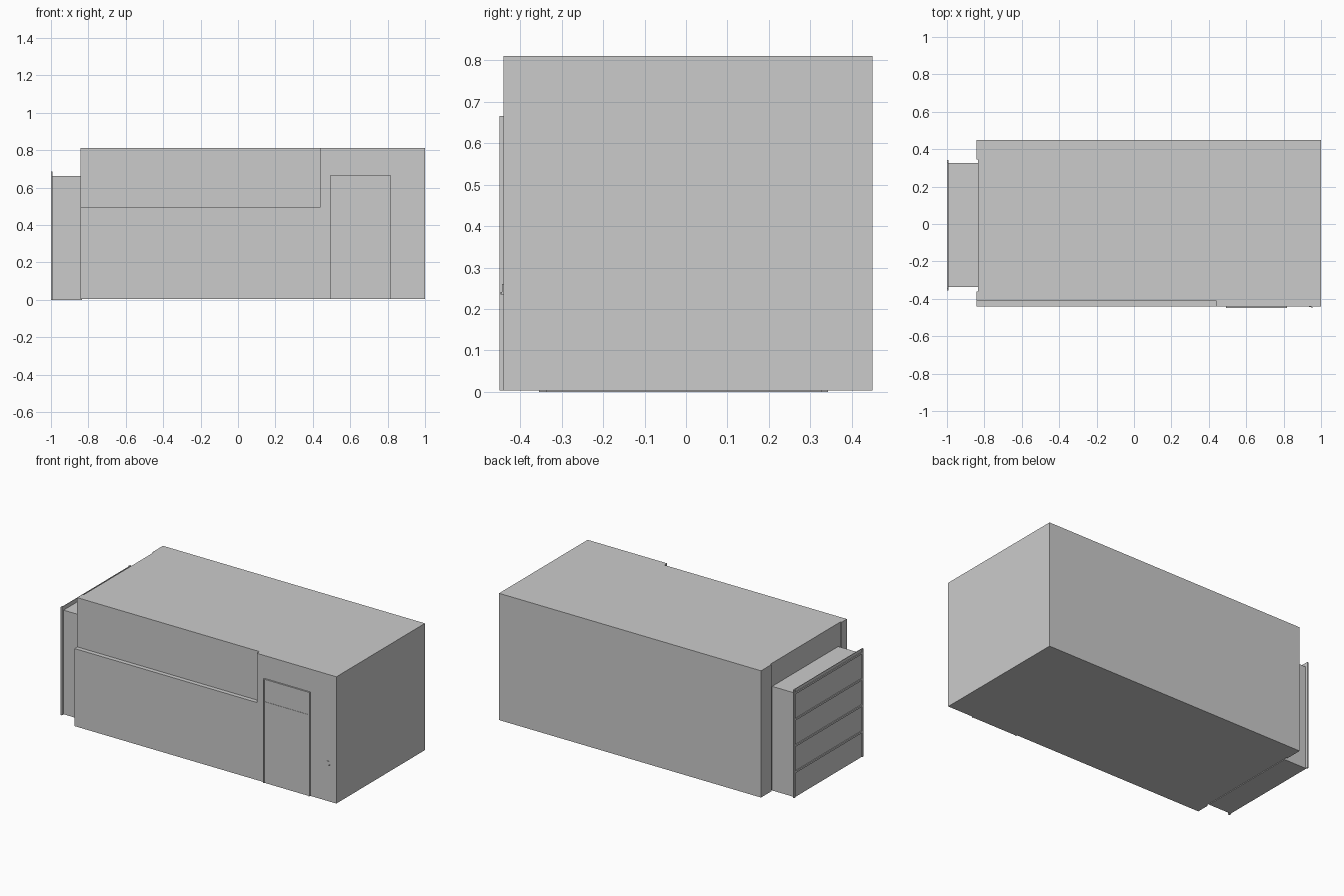
import bpy

if "Cube" in bpy.data.objects:
    bpy.data.objects.remove(bpy.data.objects["Cube"])


def box(name, x, y, z):
    """Axis-aligned box from (min, max) ranges."""
    xs, ys, zs = x, y, z
    verts = [(a, b, c) for a in xs for b in ys for c in zs]
    faces = [(0, 1, 3, 2), (4, 6, 7, 5), (0, 4, 5, 1),
             (2, 3, 7, 6), (0, 2, 6, 4), (1, 5, 7, 3)]
    mesh = bpy.data.meshes.new(name)
    mesh.from_pydata(verts, [], faces)
    mesh.update()
    ob = bpy.data.objects.new(name, mesh)
    bpy.context.scene.collection.objects.link(ob)
    return ob


def cut(target, cutter):
    mod = target.modifiers.new(cutter.name, 'BOOLEAN')
    mod.operation = 'DIFFERENCE'
    mod.solver = 'EXACT'
    mod.object = cutter
    cutter.hide_render = True
    cutter.hide_set(True)


# main hall, with the set-back upper front wall and shallow end-wall bay
hall = box("main_hall", (-0.843, 1.0), (-0.44, 0.45), (0.004, 0.81))
cut(hall, box("upper_front_cutter", (-0.95, 0.44), (-0.6, -0.412), (0.497, 0.95)))
cut(hall, box("end_bay_cutter", (-0.95, -0.835), (-0.36, 0.345), (-0.1, 0.95)))

# loading annex on the left end
box("annex_body", (-0.992, -0.835), (-0.337, 0.327), (0.0, 0.662))

# thin flange around the annex mouth
Y0, Y1, TOP = -0.355, 0.342, 0.687
box("annex_flange", (-0.995, -0.991), (Y0, Y1), (0.0, TOP))
for side, y in (("front", (Y0, Y0 + 0.014)), ("back", (Y1 - 0.014, Y1))):
    box("shutter_post_" + side, (-1.0, -0.995), y, (0.0, TOP))

# shutter cross rails
for i in range(4):
    z = 0.167 * (i + 1)
    box(f"shutter_rail_{i + 1}", (-1.0, -0.995), (Y0 + 0.014, Y1 - 0.014),
        (z - 0.012, z))

# front door: frame, lower leaf and upper light
DX0, DX1, DZ = 0.492, 0.817, 0.665
box("door_leaf", (DX0 + 0.006, DX1 - 0.006), (-0.446, -0.44), (0.004, 0.52))
box("door_upper_panel", (DX0 + 0.006, DX1 - 0.006), (-0.444, -0.44), (0.52, DZ - 0.006))
box("door_jamb_left", (DX0, DX0 + 0.006), (-0.45, -0.44), (0.004, DZ))
box("door_jamb_right", (DX1 - 0.006, DX1), (-0.45, -0.44), (0.004, DZ))
box("door_head", (DX0 + 0.006, DX1 - 0.006), (-0.45, -0.44), (DZ - 0.006, DZ))

# small wall switch beside the door
box("wall_switch", (0.935, 0.95), (-0.444, -0.44), (0.235, 0.26))
box("switch_lever", (0.947, 0.957), (-0.447, -0.444), (0.235, 0.241))
